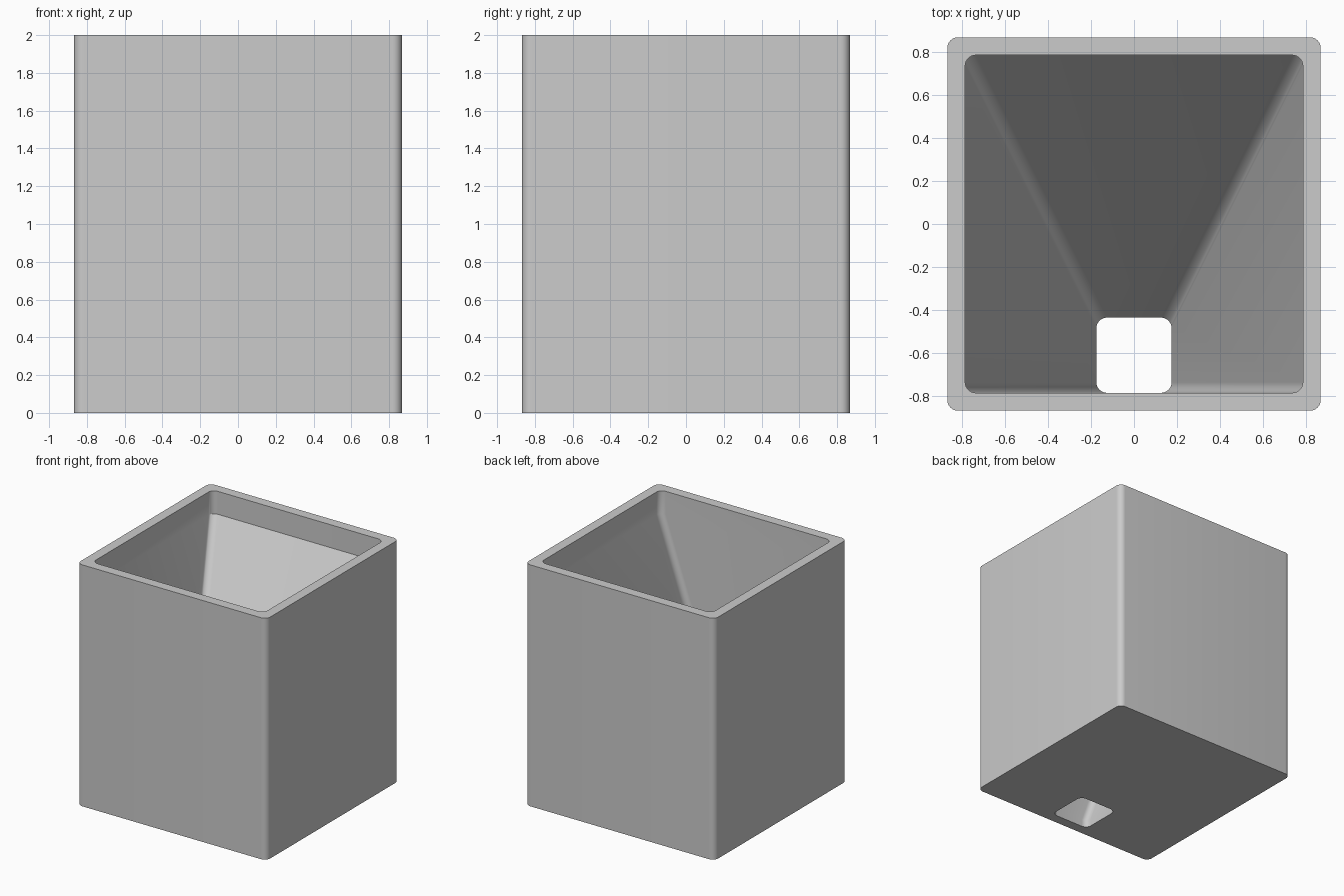
import bpy, bmesh, math

if "Cube" in bpy.data.objects:
    bpy.data.objects.remove(bpy.data.objects["Cube"])

HALF = 0.868      # outer half width
MOUTH = 0.785     # inner half width at the rim
CHUTE = 0.175     # half width of the outlet
OUT_Y = -MOUTH + CHUTE


def ring(bm, half, cy, radius, z, steps=8):
    """Rounded square of vertices at height z, centred on y = cy."""
    verts = []
    for corner in range(4):
        mid = math.radians(45 + 90 * corner)
        sx = math.copysign(half - radius, math.cos(mid))
        sy = math.copysign(half - radius, math.sin(mid))
        for i in range(steps + 1):
            a = math.radians(90 * corner + 90 * i / steps)
            verts.append(bm.verts.new((sx + radius * math.cos(a),
                                       cy + sy + radius * math.sin(a), z)))
    return verts


# Hopper box: outer walls, rim, straight lip, off-centre funnel, outlet
bm = bmesh.new()
rings = [ring(bm, *r) for r in (
    (HALF, 0, 0.05, 0),            # outer base
    (HALF, 0, 0.05, 2),            # outer rim
    (MOUTH, 0, 0.05, 2),           # inner rim
    (MOUTH, 0, 0.05, 1.81),        # end of the straight lip
    (CHUTE, OUT_Y, 0.05, 0.06),    # end of the funnel
    (CHUTE, OUT_Y, 0.05, 0),       # outlet in the base
)]
for k, low in enumerate(rings):
    high = rings[(k + 1) % len(rings)]
    n = len(low)
    for i in range(n):
        j = (i + 1) % n
        bm.faces.new((low[i], low[j], high[j], high[i]))
bmesh.ops.recalc_face_normals(bm, faces=bm.faces)
mesh = bpy.data.meshes.new("hopper_box")
bm.to_mesh(mesh)
bm.free()

hopper = bpy.data.objects.new("hopper_box", mesh)
bpy.context.collection.objects.link(hopper)

# Plain grey finish
grey = bpy.data.materials.new("light_grey")
grey.diffuse_color = (0.6, 0.6, 0.6, 1)
grey.use_nodes = True
grey.node_tree.nodes["Principled BSDF"].inputs["Base Color"].default_value = grey.diffuse_color
mesh.materials.append(grey)

# Smooth corner rounds, sharp edges elsewhere
bpy.context.view_layer.objects.active = hopper
hopper.select_set(True)
bpy.ops.object.shade_smooth_by_angle(angle=math.radians(25))
